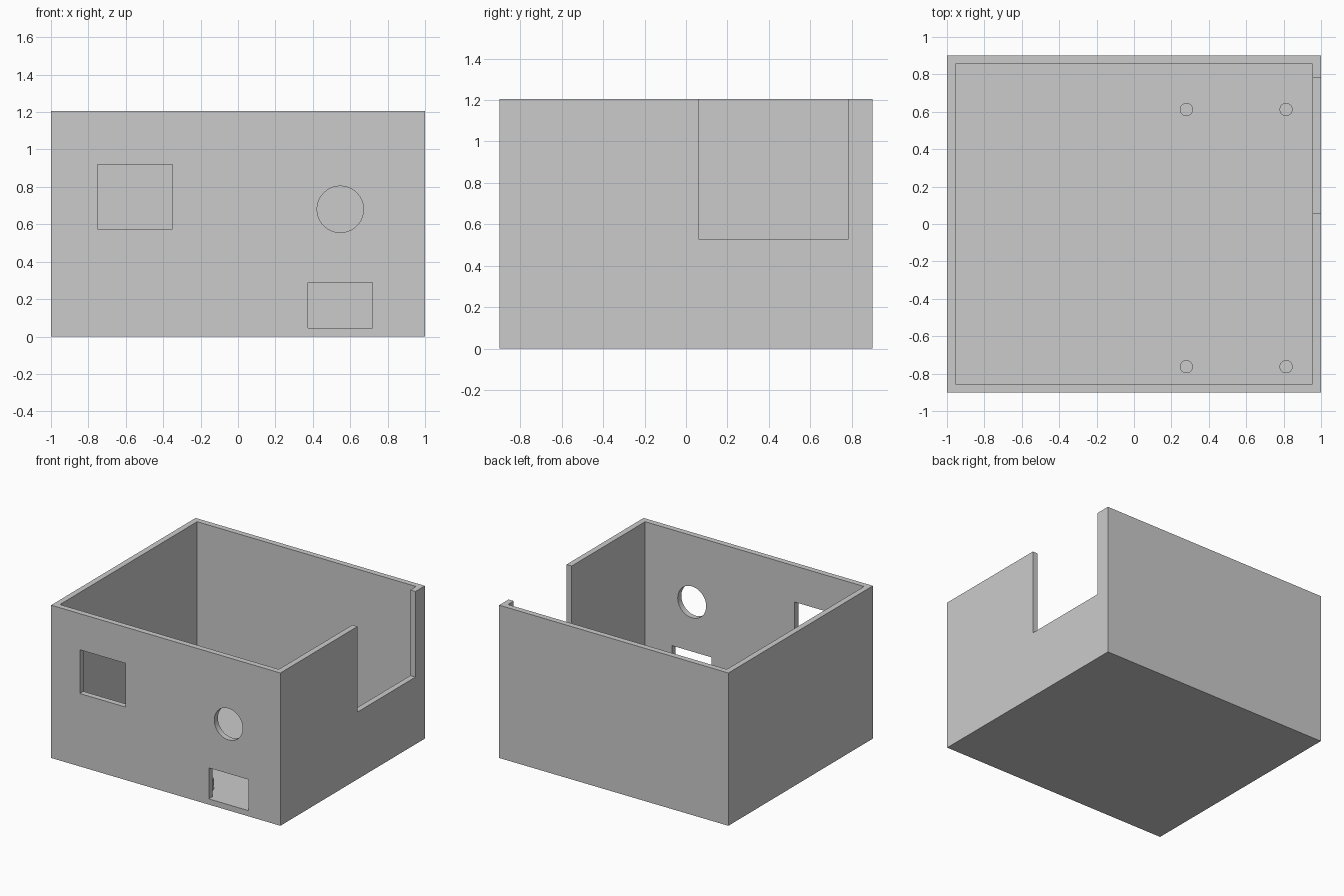
import bpy
import math

if "Cube" in bpy.data.objects:
    bpy.data.objects.remove(bpy.data.objects["Cube"], do_unlink=True)

HEIGHT = 1.205
WALL = 0.045

grey = bpy.data.materials.new("light_grey")
grey.use_nodes = True
colour = (0.6, 0.6, 0.6, 1)
grey.diffuse_color = colour
grey.node_tree.nodes["Principled BSDF"].inputs["Base Color"].default_value = colour


def block(name, low, high):
    """Box between two opposite corners."""
    bpy.ops.mesh.primitive_cube_add(size=1)
    ob = bpy.context.object
    ob.name = name
    ob.location = [(a + b) / 2 for a, b in zip(low, high)]
    ob.scale = [b - a for a, b in zip(low, high)]
    bpy.ops.object.transform_apply(location=True, rotation=True, scale=True)
    ob.data.materials.append(grey)
    return ob


def rod(name, centre, radius, depth, rotation=(0, 0, 0)):
    bpy.ops.mesh.primitive_cylinder_add(vertices=64, radius=radius, depth=depth,
                                        location=centre, rotation=rotation)
    ob = bpy.context.object
    ob.name = name
    ob.data.materials.append(grey)
    return ob


def cut(target, cutter):
    """Subtract the cutter and discard it."""
    cutter.hide_render = True
    mod = target.modifiers.new("cut", "BOOLEAN")
    mod.operation = "DIFFERENCE"
    mod.solver = "EXACT"
    mod.object = cutter
    bpy.ops.object.select_all(action="DESELECT")
    bpy.context.view_layer.objects.active = target
    target.select_set(True)
    bpy.ops.object.modifier_apply(modifier=mod.name)
    bpy.data.objects.remove(cutter, do_unlink=True)


# Open-topped enclosure
case = block("enclosure", (-1, -0.9, 0), (1, 0.9, HEIGHT))
cut(case, block("cavity", (-1 + WALL, -0.9 + WALL, WALL), (1 - WALL, 0.9 - WALL, 1.5)))

# Front wall: display window, round hole and low connector opening
cut(case, block("display_window", (-0.75, -1, 0.575), (-0.35, -0.8, 0.92)))
cut(case, rod("round_hole", (0.547, -0.9, 0.68), 0.124, 0.2, (math.pi / 2, 0, 0)))
cut(case, block("connector_opening", (0.375, -1, WALL), (0.72, -0.8, 0.29)))

# Notch open to the rim in the side wall
cut(case, block("side_notch", (0.9, 0.06, 0.53), (1.1, 0.783, 1.5)))
bpy.ops.object.shade_smooth_by_angle(angle=math.radians(30))

# Board standoffs on the floor
for side, x in (("right", 0.28), ("left", 0.813)):
    for end, y in (("front", -0.763), ("back", 0.612)):
        rod(f"{end}_{side}_standoff", (x, y, WALL + 0.04), 0.035, 0.09)
        bpy.ops.object.shade_smooth_by_angle(angle=math.radians(30))
